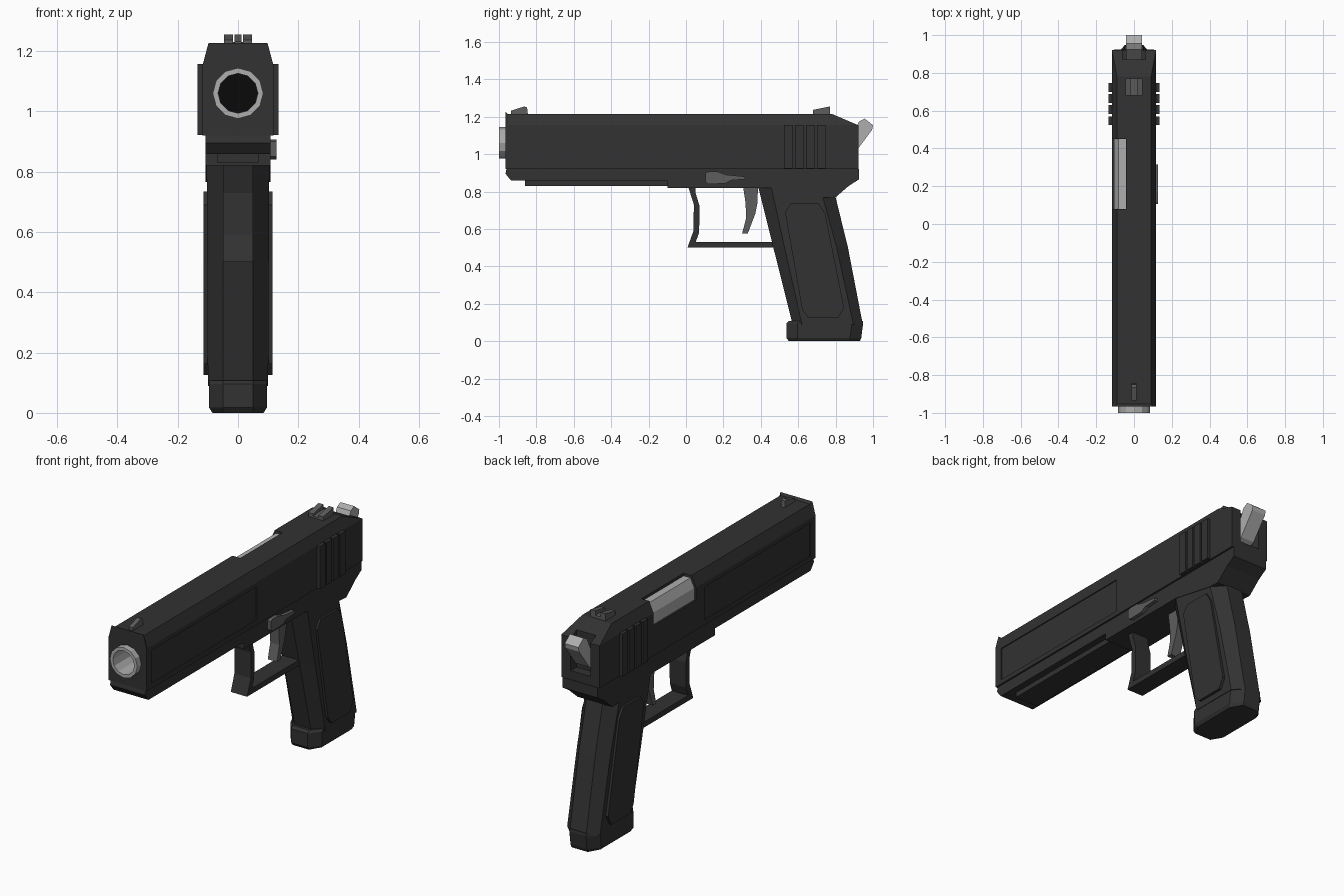
import bpy, bmesh, math
from mathutils import Vector

if "Cube" in bpy.data.objects:
    bpy.data.objects.remove(bpy.data.objects["Cube"])


def material(name, v):
    m = bpy.data.materials.new(name)
    m.diffuse_color = (v, v, v, 1)
    m.use_nodes = True
    m.node_tree.nodes["Principled BSDF"].inputs["Base Color"].default_value = m.diffuse_color
    return m


DARK = material("dark_gunmetal", 0.032)
MID = material("mid_grey", 0.11)
LIGHT = material("bright_steel", 0.42)
BLACK = material("bore_black", 0.003)


def finish(name, bm, mat):
    bmesh.ops.recalc_face_normals(bm, faces=bm.faces)
    me = bpy.data.meshes.new(name)
    bm.to_mesh(me)
    bm.free()
    me.materials.append(mat)
    ob = bpy.data.objects.new(name, me)
    bpy.context.collection.objects.link(ob)
    return ob


def loft(rings, closed=False):
    """Join rings of equal length; cap the ends unless closed on itself."""
    bm = bmesh.new()
    vs = [[bm.verts.new(p) for p in r] for r in rings]
    n, k = len(rings[0]), len(rings)
    for i in range(k if closed else k - 1):
        a, b = vs[i], vs[(i + 1) % k]
        for j in range(n):
            bm.faces.new((a[j], a[(j + 1) % n], b[(j + 1) % n], b[j]))
    if not closed:
        bm.faces.new(vs[0])
        bm.faces.new(vs[-1])
    return bm


def side_rings(pts, x0, x1):
    return [[(x, y, z) for y, z in pts] for x in (x0, x1)]


def side_part(name, pts, x0, x1, mat):
    """Side profile (y, z) extruded across x."""
    return finish(name, loft(side_rings(pts, x0, x1)), mat)


def box(name, x0, x1, y0, y1, z0, z1, mat):
    return side_part(name, [(y0, z0), (y1, z0), (y1, z1), (y0, z1)], x0, x1, mat)


def circle(r, y, n=12, cz=1.06):
    return [(r * math.sin(2 * math.pi * i / n), y, cz + r * math.cos(2 * math.pi * i / n))
            for i in range(n)]


def octagon(y0, y1, w, z, inner=0.05, run=0.06):
    """Horizontal grip section with chamfered corners."""
    return [(inner, y0, z), (w, y0 + run, z), (w, y1 - run, z), (inner, y1, z),
            (-inner, y1, z), (-w, y1 - run, z), (-w, y0 + run, z), (-inner, y0, z)]


def cut(ob, cutters):
    for c in cutters:
        c.hide_render = True
        m = ob.modifiers.new("cut", 'BOOLEAN')
        m.operation, m.solver, m.object = 'DIFFERENCE', 'EXACT', c
    dg = bpy.context.evaluated_depsgraph_get()
    me = bpy.data.meshes.new_from_object(ob.evaluated_get(dg))
    ob.modifiers.clear()
    ob.data = me
    for c in cutters:
        bpy.data.objects.remove(c)


# Slide: chamfered section, sloped rear top, softened front rim
section = [(-0.117, 0.92), (0.117, 0.92), (0.117, 1.155), (0.09, 1.215), (-0.09, 1.215), (-0.117, 1.155)]
bm = loft([[(x, y, z) for x, z in section] for y in (-0.965, 0.922)])
res = bmesh.ops.bisect_plane(bm, geom=bm.verts[:] + bm.edges[:] + bm.faces[:],
                             plane_co=(0, 0.78, 1.215), plane_no=Vector((0, 0.06, 0.14)).normalized(),
                             clear_outer=True)
bmesh.ops.holes_fill(bm, edges=[e for e in bm.edges if e.is_boundary])
rim = [e for e in bm.edges if all(v.co.y < -0.96 and v.co.z > 0.93 for v in e.verts)]
bmesh.ops.bevel(bm, geom=rim, offset=0.012, segments=1, affect='EDGES')
slide = finish("slide", bm, DARK)
cutters = [
    finish("bore_cutter", loft([circle(0.08, -1.1), circle(0.08, -0.6)]), DARK),
    box("port_cutter", -0.2, -0.042, 0.08, 0.45, 1.085, 1.3, DARK),
    box("hammer_cutter", -0.06, 0.06, 0.87, 1.1, 0.97, 1.3, DARK)]
for s in (-1, 1):
    lo, hi = sorted((s * 0.111, s * 0.2))
    cutters.append(box("panel_cutter", lo, hi, -0.92, 0.0, 0.945, 1.13, DARK))
cut(slide, cutters)

# Rear serration ribs on both sides
for s in (-1, 1):
    for i in range(4):
        y = 0.523 + 0.059 * i
        lo, hi = sorted((s * 0.11, s * 0.135))
        box("slide_rib", lo, hi, y, y + 0.047, 0.922, 1.157, DARK)

# Barrel: muzzle tube, bore end, chamber block in the port
finish("barrel_muzzle", loft([circle(0.084, -1.0), circle(0.084, -0.7),
                              circle(0.066, -0.7), circle(0.066, -1.0)], closed=True), LIGHT)
finish("bore_end", loft([circle(0.067, -0.75), circle(0.067, -0.745)]), BLACK)
block = [(-0.107, 1.08), (-0.04, 1.08), (-0.04, 1.2), (-0.083, 1.2), (-0.107, 1.15)]
finish("chamber_block", loft([[(x, y, z) for x, z in block] for y in (0.078, 0.452)]), LIGHT)

# Sights
side_part("front_sight", [(-0.935, 1.21), (-0.935, 1.232), (-0.865, 1.255), (-0.85, 1.25), (-0.845, 1.21)],
          -0.012, 0.012, MID)
rear = [(0.68, 1.21), (0.68, 1.237), (0.77, 1.255), (0.77, 1.21)]
for s in (-1, 1):
    lo, hi = sorted((s * 0.016, s * 0.046))
    side_part("rear_sight_post", rear, lo, hi, MID)
side_part("rear_sight_base", [(0.68, 1.21), (0.68, 1.225), (0.77, 1.23), (0.77, 1.21)], -0.02, 0.02, MID)

# Hammer
side_part("hammer", [(0.865, 0.99), (0.905, 1.01), (0.995, 1.13), (1.0, 1.155), (0.955, 1.19),
                     (0.925, 1.175), (0.865, 1.05)], -0.042, 0.042, LIGHT)

# Frame with rear tang, and narrower rail under the front
side_part("frame", [(-0.96, 0.921), (-0.965, 0.895), (-0.935, 0.858), (-0.1, 0.858), (-0.1, 0.82),
                    (0.46, 0.82), (0.72, 0.77), (0.795, 0.765), (0.87, 0.83), (0.925, 0.865),
                    (0.925, 0.921)], -0.107, 0.107, DARK)
box("front_rail", -0.07, 0.07, -0.86, -0.09, 0.83, 0.865, DARK)

# Grip, base plate and side panels
finish("grip", loft([octagon(0.57, 0.945, 0.1, 0.09, run=0.05), octagon(0.467, 0.866, 0.102, 0.5),
                     octagon(0.385, 0.785, 0.104, 0.83, run=0.07)]), DARK)
finish("grip_base", loft([octagon(0.55, 0.93, 0.085, 0.0), octagon(0.536, 0.937, 0.096, 0.018),
                          octagon(0.536, 0.947, 0.097, 0.095), octagon(0.55, 0.945, 0.097, 0.108)]), DARK)
panel = [(0.56, 0.735), (0.71, 0.735), (0.745, 0.68), (0.845, 0.18), (0.815, 0.125),
         (0.655, 0.125), (0.622, 0.165), (0.53, 0.69)]
for s in (-1, 1):
    lo, hi = sorted((s * 0.09, s * 0.115))
    side_part("grip_panel", panel, lo, hi, DARK)

# Trigger guard and trigger
side_part("trigger_guard", [(0.01, 0.83), (0.02, 0.8), (0.042, 0.73), (0.04, 0.59), (0.008, 0.5), (0.5, 0.5),
                            (0.5, 0.53), (0.052, 0.53), (0.07, 0.58), (0.073, 0.72), (0.052, 0.79),
                            (0.052, 0.83)], -0.05, 0.05, DARK)
side_part("trigger", [(0.305, 0.83), (0.385, 0.83), (0.382, 0.74), (0.37, 0.68), (0.33, 0.575), (0.3, 0.575),
                      (0.322, 0.66), (0.318, 0.74)], -0.028, 0.028, MID)

# Slide release lever on the right side
side_part("slide_lever", [(0.105, 0.9), (0.12, 0.906), (0.17, 0.906), (0.215, 0.89), (0.315, 0.88), (0.315, 0.866),
                          (0.24, 0.86), (0.21, 0.843), (0.12, 0.84), (0.105, 0.85)], 0.1, 0.127, MID)
